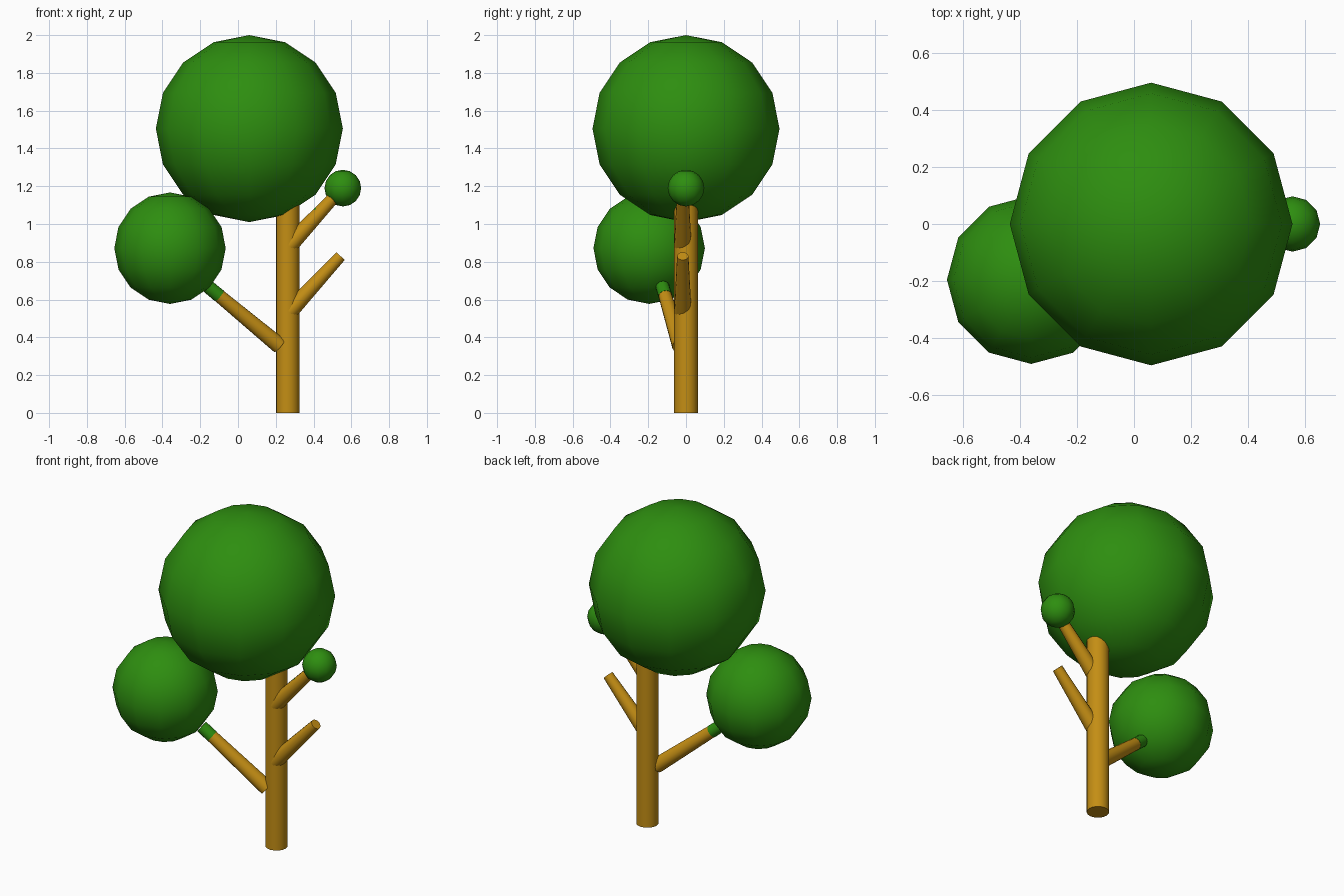
import bpy
import math
from mathutils import Vector

cube = bpy.data.objects.get("Cube")
if cube:
    bpy.data.objects.remove(cube, do_unlink=True)


def make_material(name, rgb):
    mat = bpy.data.materials.new(name)
    mat.use_nodes = True
    mat.diffuse_color = (*rgb, 1)
    mat.node_tree.nodes["Principled BSDF"].inputs["Base Color"].default_value = (*rgb, 1)
    return mat


leaf_green = make_material("leaf green", (0.027, 0.27, 0.005))
bark_brown = make_material("bark brown", (0.55, 0.27, 0.007))


def finish(name, mat):
    obj = bpy.context.object
    obj.name = obj.data.name = name
    obj.data.materials.append(mat)
    bpy.ops.object.shade_smooth_by_angle(angle=math.radians(45))
    return obj


def foliage(name, centre, radius):
    bpy.ops.mesh.primitive_uv_sphere_add(segments=12, ring_count=8, radius=radius, location=centre)
    return finish(name, leaf_green)


def limb(name, start, end, r_start, r_end, mat=bark_brown):
    """Tapered round limb between two points."""
    a, b = Vector(start), Vector(end)
    axis = b - a
    bpy.ops.mesh.primitive_cone_add(vertices=16, radius1=r_start, radius2=r_end,
                                    depth=axis.length, location=(a + b) / 2,
                                    rotation=axis.to_track_quat("Z", "Y").to_euler())
    return finish(name, mat)


# Trunk, ending inside the crown
limb("trunk", (0.263, 0, 0), (0.263, 0, 1.18), 0.063, 0.063)

# Two parallel branches on the left side, one bare
limb("lower_left_branch", (0.27, -0.017, 0.535), (0.543, -0.017, 0.83), 0.046, 0.03)
limb("upper_left_branch", (0.27, -0.017, 0.885), (0.543, -0.017, 1.18), 0.046, 0.03)

# Long branch reaching right and forward, with a green tip
base, tip = Vector((0.22, -0.03, 0.355)), Vector((-0.16, -0.125, 0.67))
limb("right_branch", base, tip, 0.044, 0.034)
limb("right_branch_green_tip", base.lerp(tip, 0.84), tip, 0.037, 0.036, leaf_green)

# Foliage balls
foliage("crown", (0.06, 0, 1.505), 0.495)
foliage("right_foliage", (-0.36, -0.195, 0.872), 0.295)
foliage("left_foliage", (0.555, 0, 1.19), 0.097)

# Small leaf buds on the upper branch
foliage("leaf_bud_inner", (0.418, -0.025, 1.068), 0.02)
foliage("leaf_bud_outer", (0.488, -0.025, 1.135), 0.02)
